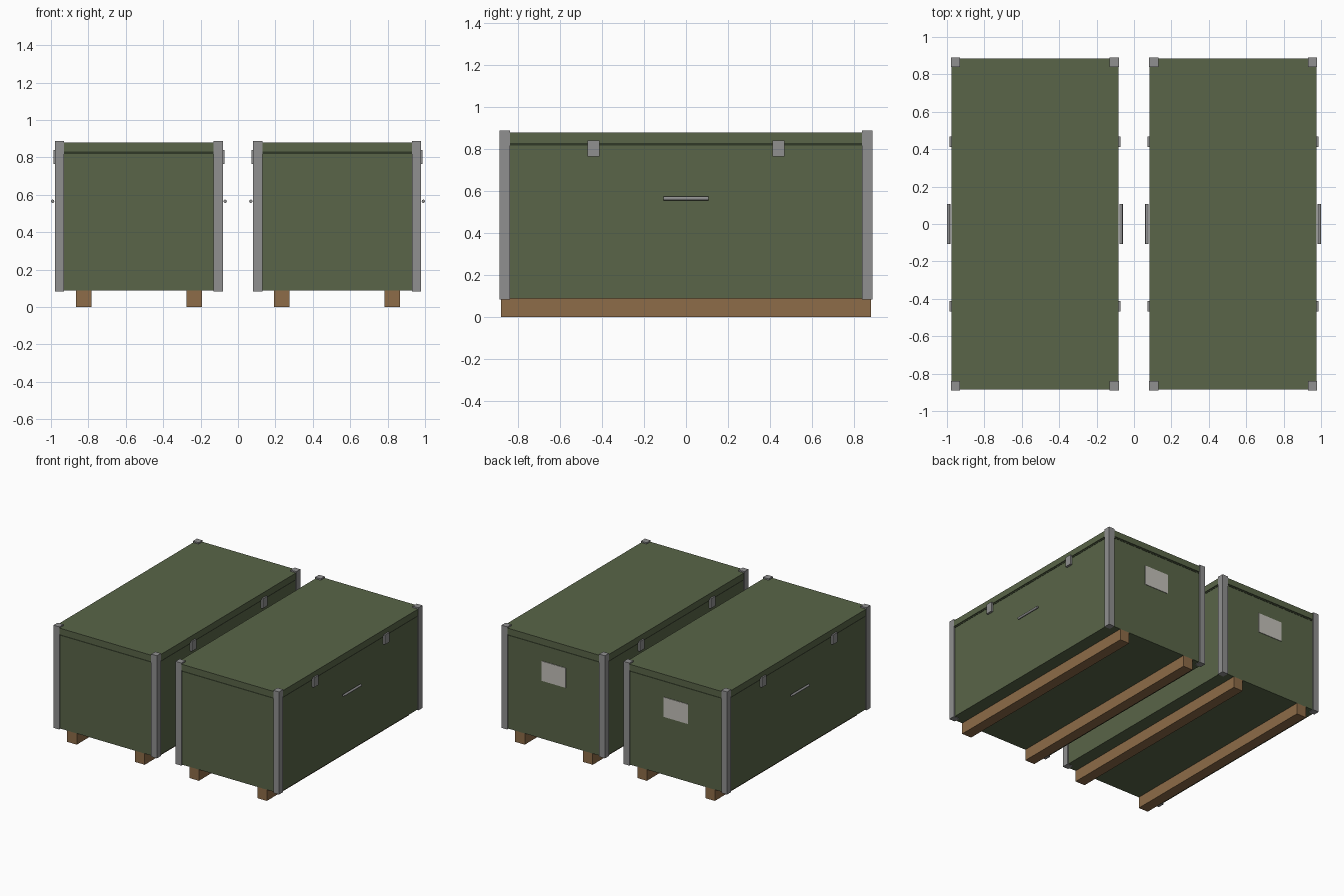
import bpy
from math import pi

if "Cube" in bpy.data.objects:
    bpy.data.objects.remove(bpy.data.objects["Cube"])


def material(name, rgb):
    m = bpy.data.materials.new(name)
    m.diffuse_color = (*rgb, 1)
    m.use_nodes = True
    m.node_tree.nodes["Principled BSDF"].inputs["Base Color"].default_value = m.diffuse_color
    return m


GREEN = material("olive_paint", (0.10, 0.13, 0.065))
DARK = material("dark_seal", (0.03, 0.04, 0.02))
WOOD = material("wood", (0.27, 0.15, 0.065))
PAPER = material("label_paper", (0.55, 0.53, 0.49))
METAL = material("grey_metal", (0.28, 0.28, 0.28))


def box(name, centre, size, mat):
    bpy.ops.mesh.primitive_cube_add(size=1, location=centre)
    ob = bpy.context.object
    ob.name = name
    ob.scale = size
    bpy.ops.object.transform_apply(location=False, rotation=False, scale=True)
    ob.data.materials.append(mat)


def crate(side, cx):
    # painted body, seam and overhanging lid
    box(side + "_body", (cx, 0, 0.458), (0.88, 1.76, 0.74), GREEN)
    box(side + "_lid_seal", (cx, 0, 0.824), (0.884, 1.764, 0.012), DARK)
    box(side + "_lid", (cx, 0, 0.854), (0.892, 1.772, 0.048), GREEN)
    # address label on the back end
    box(side + "_label", (cx, 0.88, 0.62), (0.21, 0.008, 0.155), PAPER)

    for sx in (-1, 1):
        # wooden runner
        box(side + "_runner", (cx + sx * 0.295, 0, 0.044),
            (0.083, 1.76, 0.088), WOOD)
        for sy in (-1, 1):
            # metal corner post and lid clasp
            box(side + "_corner_post", (cx + sx * 0.424, sy * 0.864, 0.486),
                (0.05, 0.05, 0.805), METAL)
            box(side + "_clasp", (cx + sx * 0.446, sy * 0.44, 0.802),
                (0.022, 0.056, 0.076), METAL)
        # carrying bar
        bpy.ops.mesh.primitive_cylinder_add(
            vertices=12, radius=0.009, depth=0.215,
            location=(cx + sx * 0.461, 0, 0.565), rotation=(pi / 2, 0, 0))
        bar = bpy.context.object
        bar.name = side + "_handle"
        bar.data.materials.append(METAL)
        bpy.ops.object.shade_smooth_by_angle()


crate("left", -0.53)
crate("right", 0.53)
